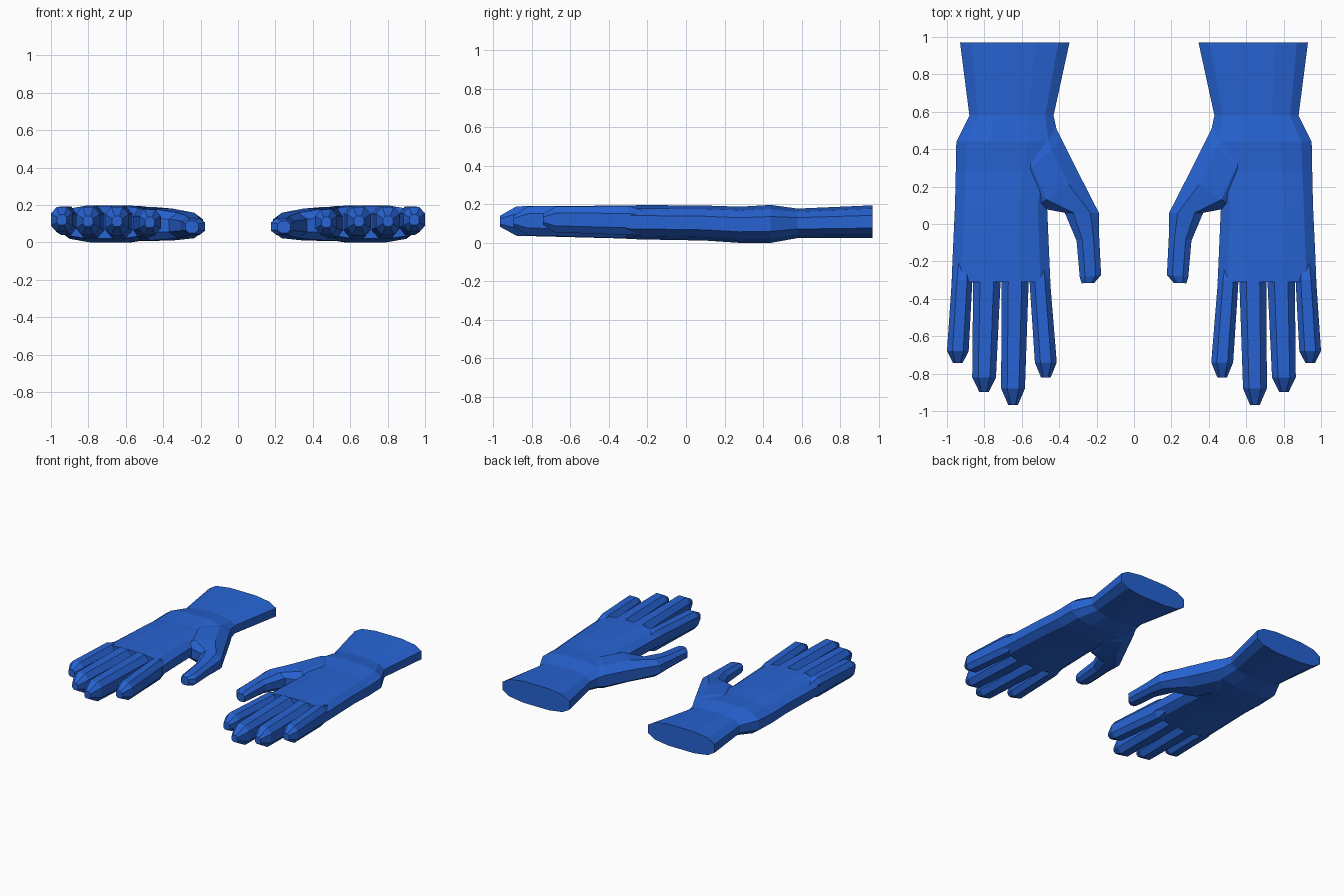
import bpy, bmesh
from math import cos, sin, pi, copysign

if "Cube" in bpy.data.objects:
    bpy.data.objects.remove(bpy.data.objects["Cube"])

blue = bpy.data.materials.new("blue_fabric")
blue.diffuse_color = (0.02, 0.125, 0.65, 1)
blue.use_nodes = True
blue.node_tree.nodes["Principled BSDF"].inputs["Base Color"].default_value = blue.diffuse_color


def loft(name, rings, sides, power):
    """Skin rounded rings; each ring is (edge a xy, edge b xy, z low, z high)."""
    bm = bmesh.new()
    loops = []
    for (ax, ay), (bx, by), z0, z1 in rings:
        loop = []
        for i in range(sides):
            ang = 2 * pi * (i + 0.5) / sides
            c, s = cos(ang) / cos(pi / sides), sin(ang) / cos(pi / sides)
            t = 0.5 + 0.5 * copysign(abs(c) ** power, c)
            h = 0.5 + 0.5 * max(-1, min(1, copysign(abs(s) ** power, s)))
            t = max(0, min(1, t))
            loop.append(bm.verts.new((ax + (bx - ax) * t, ay + (by - ay) * t,
                                      z0 + (z1 - z0) * h)))
        loops.append(loop)
    for p, q in zip(loops, loops[1:]):
        for i in range(sides):
            j = (i + 1) % sides
            bm.faces.new((p[i], p[j], q[j], q[i]))
    bm.faces.new(loops[0])
    bm.faces.new(loops[-1])
    bmesh.ops.recalc_face_normals(bm, faces=bm.faces)
    mesh = bpy.data.meshes.new(name)
    bm.to_mesh(mesh)
    bm.free()
    mesh.materials.append(blue)
    obj = bpy.data.objects.new(name, mesh)
    bpy.context.collection.objects.link(obj)
    return obj


# Cuff, wrist and palm: y, x inner, x outer, z low, z high
body = [(0.97, 0.345, 0.93, 0.025, 0.195), (0.58, 0.43, 0.88, 0.025, 0.178),
        (0.44, 0.40, 0.95, 0.0, 0.197), (0.28, 0.43, 0.953, 0.0, 0.188),
        (0.10, 0.465, 0.957, 0.012, 0.194), (-0.18, 0.453, 0.97, 0.017, 0.196),
        (-0.31, 0.447, 0.975, 0.02, 0.195)]
glove = loft("gloves", [((a, y), (b, y), lo, hi) for y, a, b, lo, hi in body], 12, 0.72)

# Fingers: base x range, knuckle-end x range, end y, tip y, z low, z high
fingers = {
    "index_finger": (0.449, 0.559, 0.413, 0.53, -0.74, -0.82, 0.025, 0.18),
    "middle_finger": (0.563, 0.709, 0.583, 0.71, -0.88, -0.967, 0.022, 0.194),
    "ring_finger": (0.713, 0.86, 0.738, 0.865, -0.82, -0.897, 0.024, 0.194),
    "little_finger": (0.864, 0.974, 0.884, 1.0, -0.68, -0.742, 0.04, 0.192),
}
parts = []
for name, (a, b, c, d, y, tip, lo, hi) in fingers.items():
    m, mz = (c + d) / 2, (lo + hi) / 2 + 0.004
    parts.append(loft(name, [
        ((a + 0.02, -0.2), (b - 0.02, -0.2), lo + 0.03, hi - 0.03),
        ((a, -0.3), (b, -0.3), lo, hi),
        ((c, y), (d, y), lo + 0.015, hi - 0.004),
        ((m - 0.026, tip), (m + 0.026, tip), mz - 0.028, mz + 0.028)], 8, 0.8))

# Thumb, swept from the wrist
parts.append(loft("thumb", [
    ((0.44, 0.56), (0.64, 0.40), 0.04, 0.165),
    ((0.385, 0.45), (0.60, 0.25), 0.008, 0.188),
    ((0.285, 0.25), (0.53, 0.09), 0.01, 0.18),
    ((0.188, 0.06), (0.37, 0.06), 0.022, 0.158),
    ((0.186, -0.07), (0.307, -0.09), 0.035, 0.142),
    ((0.176, -0.272), (0.29, -0.285), 0.04, 0.128),
    ((0.212, -0.315), (0.28, -0.317), 0.05, 0.115)], 8, 0.8))

# Weld everything into one glove, then mirror it for the other hand
bpy.context.view_layer.objects.active = glove
for part in parts:
    mod = glove.modifiers.new("union", "BOOLEAN")
    mod.operation, mod.solver, mod.object = "UNION", "EXACT", part
    bpy.ops.object.modifier_apply(modifier=mod.name)
    bpy.data.objects.remove(part)
mirror = glove.modifiers.new("other_hand", "MIRROR")
mirror.use_axis[0] = True
